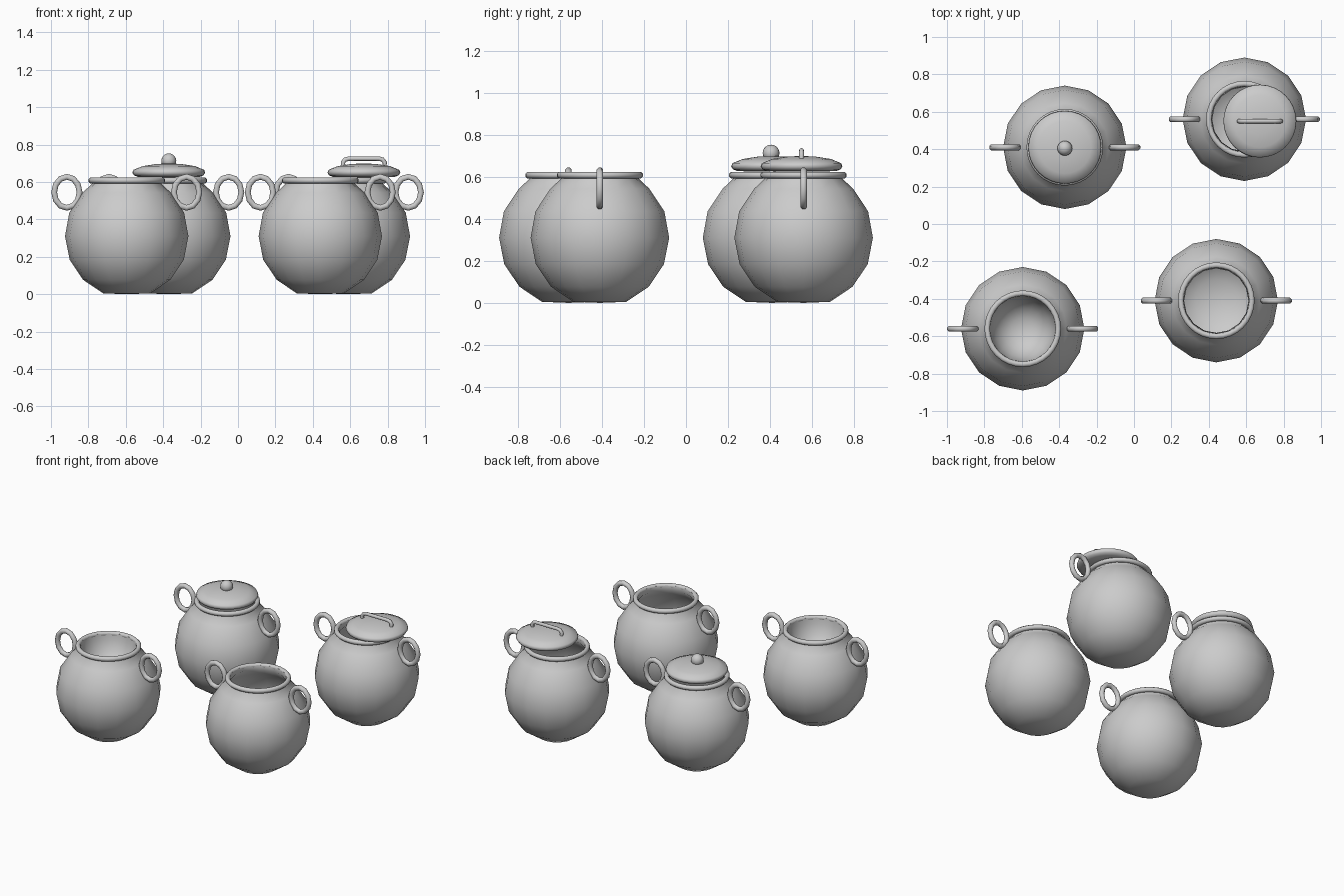
import bpy, bmesh
from math import sin, cos, pi

if "Cube" in bpy.data.objects:
    bpy.data.objects.remove(bpy.data.objects["Cube"])


def make_object(name, bm, angle=60):
    bmesh.ops.recalc_face_normals(bm, faces=bm.faces)
    me = bpy.data.meshes.new(name)
    bm.to_mesh(me)
    bm.free()
    ob = bpy.data.objects.new(name, me)
    bpy.context.collection.objects.link(ob)
    bpy.ops.object.select_all(action='DESELECT')
    ob.select_set(True)
    bpy.context.view_layer.objects.active = ob
    bpy.ops.object.shade_smooth_by_angle(angle=angle * pi / 180)
    return ob


def bridge(bm, a, b):
    n = max(len(a), len(b))
    for i in range(n):
        j = (i + 1) % n
        if len(a) == 1:
            bm.faces.new((a[0], b[i], b[j]))
        elif len(b) == 1:
            bm.faces.new((a[i], a[j], b[0]))
        else:
            bm.faces.new((a[i], a[j], b[j], b[i]))


def lathe(name, profile, loc, n):
    """Spin a closed (r, z) profile; r = 0 gives a pole."""
    bm = bmesh.new()
    rings = []
    for r, z in profile:
        m = 1 if r == 0 else n
        rings.append([bm.verts.new((r * cos(2 * pi * i / n), r * sin(2 * pi * i / n), z))
                      for i in range(m)])
    for a, b in zip(rings, rings[1:]):
        bridge(bm, a, b)
    ob = make_object(name, bm)
    ob.location = loc
    return ob


def ring(name, loc, rx, rz, t, n, m=8, upright=True):
    """Elliptical ring, upright in the xz plane or lying flat."""
    bm = bmesh.new()
    loops = []
    for i in range(n):
        u = 2 * pi * i / n
        loop = []
        for k in range(m):
            v = 2 * pi * (k + 0.5) / m
            p, q, s = (rx + t * cos(v)) * cos(u), (rz + t * cos(v)) * sin(u), t * sin(v)
            loop.append(bm.verts.new((p, s, q) if upright else (p, q, s)))
        loops.append(loop)
    for i in range(n):
        bridge(bm, loops[i], loops[(i + 1) % n])
    ob = make_object(name, bm)
    ob.location = loc
    return ob


OUTER = [(0, 0.0), (0.126, 0.005), (0.233, 0.077), (0.305, 0.184), (0.33, 0.31),
         (0.307, 0.436), (0.236, 0.543), (0.186, 0.59), (0.186, 0.615)]
DEEP = [(0.178, 0.615), (0.172, 0.585), (0.215, 0.535), (0.28, 0.43), (0.302, 0.31),
        (0.28, 0.195), (0.213, 0.097), (0.115, 0.035), (0, 0.03)]
SHALLOW = [(0.178, 0.615), (0.173, 0.57), (0.15, 0.505), (0.11, 0.455), (0.06, 0.428), (0, 0.42)]
LID = [(0, 0.625), (0.165, 0.627), (0.186, 0.636), (0.195, 0.65), (0.189, 0.665),
       (0.14, 0.685), (0.07, 0.696), (0, 0.70)]

pots = {"back_left": (-0.37, 0.41, DEEP), "back_right": (0.59, 0.56, DEEP),
        "front_left": (-0.595, -0.56, SHALLOW), "front_right": (0.44, -0.41, DEEP)}

# Pot bodies, rims and paired side handles
for key, (x, y, inner) in pots.items():
    lathe(key + "_pot", OUTER + inner, (x, y, 0), 16)
    ring(key + "_rim", (x, y, 0.608), 0.19, 0.19, 0.016, 32, upright=False)
    for side, s in (("left", -1), ("right", 1)):
        ring(key + "_" + side + "_handle", (x + s * 0.32, y, 0.545), 0.068, 0.083, 0.017, 12)

# Closed lid with a round knob
lathe("closed_lid", LID, (-0.37, 0.41, 0), 32)
bm = bmesh.new()
bmesh.ops.create_uvsphere(bm, u_segments=16, v_segments=10, radius=0.04)
make_object("lid_knob", bm).location = (-0.37, 0.405, 0.713)

# Lid slid to one side, with a bar handle
lathe("open_lid", LID, (0.673, 0.55, 0), 32)
path = [(-0.108, 0.675), (-0.112, 0.705), (-0.1, 0.72), (-0.08, 0.725),
        (0.08, 0.725), (0.1, 0.72), (0.112, 0.705), (0.108, 0.675)]
cu = bpy.data.curves.new("lid_bar", 'CURVE')
cu.dimensions = '3D'
cu.bevel_depth = 0.012
cu.bevel_resolution = 2
cu.use_fill_caps = True
sp = cu.splines.new('POLY')
sp.points.add(len(path) - 1)
for p, (x, z) in zip(sp.points, path):
    p.co = (x, 0, z, 1)
bar = bpy.data.objects.new("lid_bar", cu)
bpy.context.collection.objects.link(bar)
bar.location = (0.673, 0.55, 0)
